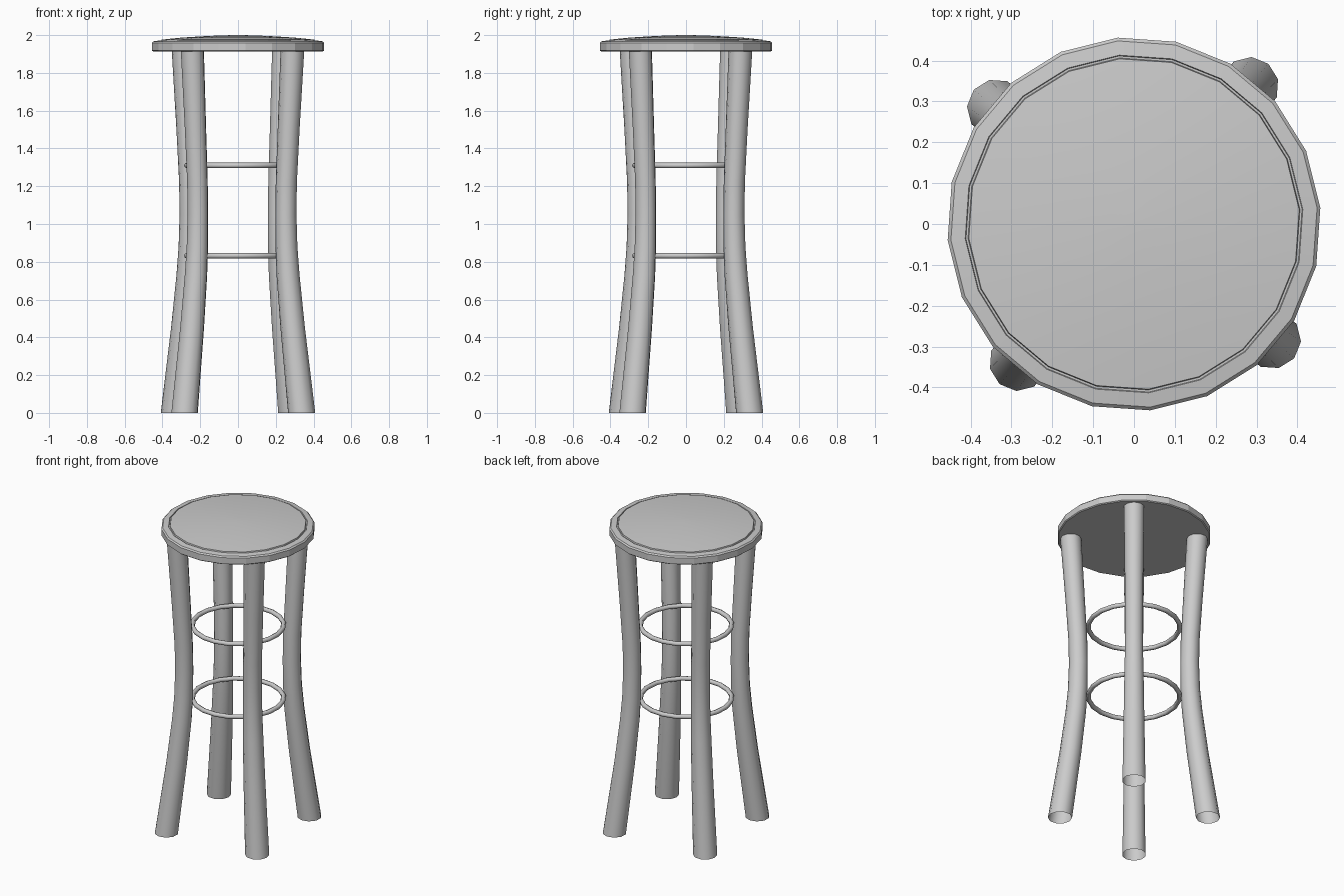
import bpy, bmesh, math

if "Cube" in bpy.data.objects:
    bpy.data.objects.remove(bpy.data.objects["Cube"])

TWIST = math.radians(5)   # whole stool is turned slightly about z


def make_object(name, bm, angle=30):
    bmesh.ops.recalc_face_normals(bm, faces=bm.faces)
    mesh = bpy.data.meshes.new(name)
    bm.to_mesh(mesh)
    bm.free()
    obj = bpy.data.objects.new(name, mesh)
    bpy.context.collection.objects.link(obj)
    bpy.ops.object.select_all(action='DESELECT')
    obj.select_set(True)
    bpy.context.view_layer.objects.active = obj
    bpy.ops.object.shade_smooth_by_angle(angle=math.radians(angle))
    return obj


def loft(bm, rings):
    """Bridge a list of equal-length vertex rings with quads."""
    for a, b in zip(rings, rings[1:]):
        n = len(a)
        for i in range(n):
            bm.faces.new((a[i], a[(i + 1) % n], b[(i + 1) % n], b[i]))


def circle(bm, cx, cy, z, r, n, phase):
    return [bm.verts.new((cx + r * math.cos(phase + math.tau * i / n),
                          cy + r * math.sin(phase + math.tau * i / n), z))
            for i in range(n)]


# Seat: 20-sided disc with a rim, thin groove and gently domed top
seat_profile = [(0.452, 1.914), (0.458, 1.919), (0.458, 1.959), (0.450, 1.967),
                (0.415, 1.972), (0.413, 1.967), (0.408, 1.967), (0.406, 1.976),
                (0.30, 1.987), (0.15, 1.996), (0.03, 2.0)]
bm = bmesh.new()
rings = [circle(bm, 0, 0, z, r, 20, TWIST) for r, z in seat_profile]
loft(bm, rings)
bm.faces.new(rings[0])
bm.faces.new(rings[-1])
make_object("seat", bm, 17)

# Legs: bowed, tapered tubes (height, distance from axis, radius)
leg_path = [(0, 0.440, 0.072), (0.45, 0.378, 0.065), (0.73, 0.346, 0.061),
            (0.88, 0.335, 0.058), (1.05, 0.331, 0.056), (1.22, 0.334, 0.056),
            (1.5, 0.350, 0.058), (1.92, 0.376, 0.063)]
for k, name in enumerate(("back_right", "back_left", "front_left", "front_right")):
    a = math.radians(45 + 90 * k) + TWIST
    bm = bmesh.new()
    loft(bm, [circle(bm, d * math.cos(a), d * math.sin(a), z, r, 10, a)
              for z, d, r in leg_path])
    make_object(name + "_leg", bm, 45)

# Two ring braces touching the inside of the legs
for name, z in (("lower_ring", 0.832), ("upper_ring", 1.31)):
    bpy.ops.mesh.primitive_torus_add(location=(0, 0, z), rotation=(0, 0, TWIST),
                                     major_segments=20, minor_segments=8,
                                     major_radius=0.272, minor_radius=0.0145)
    ring = bpy.context.object
    ring.name = name
    bpy.ops.object.shade_smooth_by_angle(angle=math.radians(50))
